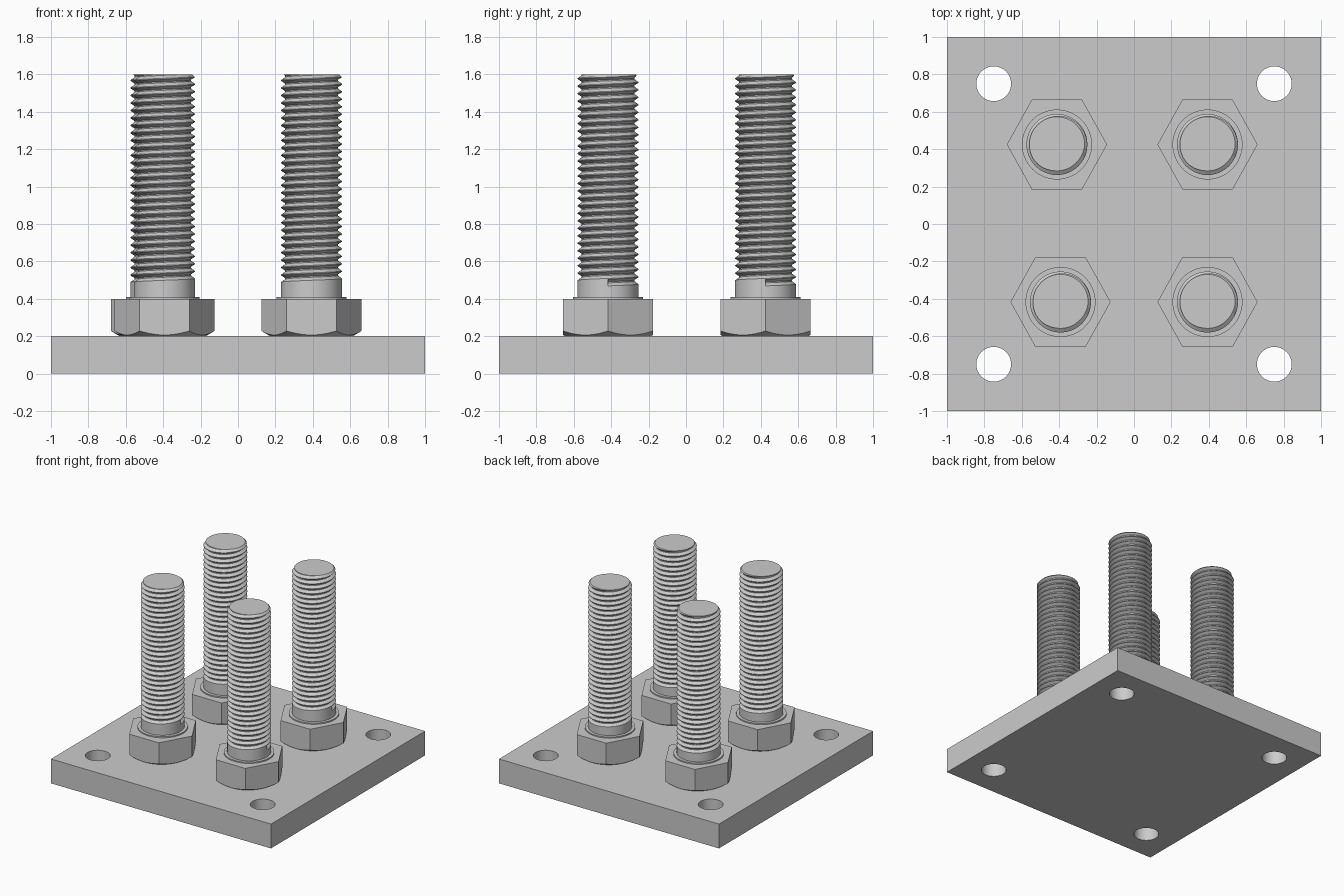
import bpy, bmesh
from math import cos, sin, pi, radians
from mathutils import Matrix

cube = bpy.data.objects.get("Cube")
if cube:
    bpy.data.objects.remove(cube)

steel = bpy.data.materials.new("plain_steel_grey")
steel.use_nodes = True
GREY = (0.6, 0.6, 0.6, 1)
steel.diffuse_color = GREY
steel.node_tree.nodes["Principled BSDF"].inputs["Base Color"].default_value = GREY

BOLTS = {"back_right": (-0.412, 0.425), "back_left": (0.393, 0.425),
         "front_right": (-0.393, -0.417), "front_left": (0.393, -0.417)}
PLATE_TOP, HEAD_TOP, COLLAR_TOP, BOLT_TOP = 0.2, 0.4, 0.41, 1.6


def add_object(name, mesh, location=(0, 0, 0)):
    obj = bpy.data.objects.new(name, mesh)
    obj.location = location
    bpy.context.collection.objects.link(obj)
    return obj


def finish(name, bm):
    bmesh.ops.recalc_face_normals(bm, faces=bm.faces)
    mesh = bpy.data.meshes.new(name)
    bm.to_mesh(mesh)
    bm.free()
    mesh.materials.append(steel)
    return mesh


def add_frustum(bm, sides, r1, r2, z1, z2, x=0, y=0):
    bmesh.ops.create_cone(bm, cap_ends=True, segments=sides, radius1=r1, radius2=r2,
                          depth=z2 - z1, matrix=Matrix.Translation((x, y, (z1 + z2) / 2)))


def boolean(obj, cutter_bm, operation):
    """Apply a boolean to obj and discard the cutter."""
    cutter = add_object("cutter", finish("cutter", cutter_bm))
    cutter.hide_render = True
    mod = obj.modifiers.new("cut", 'BOOLEAN')
    mod.operation, mod.solver, mod.object = operation, 'EXACT', cutter
    bpy.ops.object.select_all(action='DESELECT')
    bpy.context.view_layer.objects.active = obj
    obj.select_set(True)
    bpy.ops.object.modifier_apply(modifier=mod.name)
    bpy.data.objects.remove(cutter)


def smooth(obj, angle=30):
    bpy.ops.object.select_all(action='DESELECT')
    bpy.context.view_layer.objects.active = obj
    obj.select_set(True)
    bpy.ops.object.shade_smooth_by_angle(angle=radians(angle))


# Base plate with four corner holes
bm = bmesh.new()
bmesh.ops.create_cube(bm, size=1, matrix=Matrix.Translation((0, 0, PLATE_TOP / 2))
                      @ Matrix.Diagonal((2, 2, PLATE_TOP, 1)))
plate = add_object("base_plate", finish("base_plate", bm))
holes = bmesh.new()
for x in (-0.75, 0.75):
    for y in (-0.75, 0.75):
        add_frustum(holes, 48, 0.093, 0.093, -0.1, 0.3, x, y)
boolean(plate, holes, 'DIFFERENCE')
smooth(plate)

# Hex head, its lower corners chamfered by a cone
HEX_R = 0.278
bm = bmesh.new()
add_frustum(bm, 6, HEX_R, HEX_R, PLATE_TOP, HEAD_TOP)
bmesh.ops.rotate(bm, verts=bm.verts, matrix=Matrix.Rotation(pi / 2, 3, 'Z'))
# Put corners on the x axis whatever the primitive's starting angle
if max(v.co.x for v in bm.verts) < HEX_R * 0.95:
    bmesh.ops.rotate(bm, verts=bm.verts, matrix=Matrix.Rotation(pi / 6, 3, 'Z'))
head = add_object("hex_head", finish("hex_head", bm))
cone = bmesh.new()
add_frustum(cone, 96, 0.229, 0.575, PLATE_TOP, HEAD_TOP)
boolean(head, cone, 'INTERSECT')
head.data.transform(Matrix.Diagonal((0.963, 1, 1, 1)))
smooth(head, 20)

# Collar under the shank
bm = bmesh.new()
add_frustum(bm, 64, 0.187, 0.187, HEAD_TOP - 0.01, COLLAR_TOP)
collar = add_object("collar", finish("collar", bm))
smooth(collar)

# Threaded shank: helical rows of crest and root points, trimmed flat at the top
PITCH, CREST, ROOT, START, STEPS = 0.04, 0.163, 0.141, 0.465, 48
PHASES = (0, 0.1, 0.5, 0.65)


def thread_radius(phase):
    phase %= 1
    if phase < 0.1:
        r = 0
    elif phase < 0.5:
        r = (phase - 0.1) / 0.4
    elif phase < 0.65:
        r = 1
    else:
        r = (1 - phase) / 0.35
    return CREST + (ROOT - CREST) * r


bm = bmesh.new()
columns = []
turns = int((BOLT_TOP - START) / PITCH) + 2
for i in range(STEPS + 1):
    a = 2 * pi * i / STEPS
    low = START + PITCH * i / STEPS
    rows = [(CREST, HEAD_TOP), (CREST, 0.44)]
    for k in range(turns):
        for p in PHASES:
            z = min(low + PITCH * (k + p), BOLT_TOP)
            r = min(thread_radius((z - low) / PITCH + 1e-6), 0.148 + BOLT_TOP - z)
            rows.append((r, z))
    columns.append([bm.verts.new((r * cos(a), r * sin(a), z)) for r, z in rows])
for c, d in zip(columns, columns[1:]):
    for j in range(len(c) - 1):
        bm.faces.new((c[j], d[j], d[j + 1], c[j + 1]))
bmesh.ops.remove_doubles(bm, verts=bm.verts, dist=0.0002)
bmesh.ops.holes_fill(bm, edges=[e for e in bm.edges if e.is_boundary], sides=0)
shank = add_object("threaded_shank", finish("threaded_shank", bm))
smooth(shank)

# Place the four bolts
for part in (head, collar, shank):
    base = part.name
    for n, (place, (x, y)) in enumerate(BOLTS.items()):
        obj = part if n == 0 else add_object(base, part.data)
        obj.name = f"{place}_{base}"
        obj.location = (x, y, 0)
